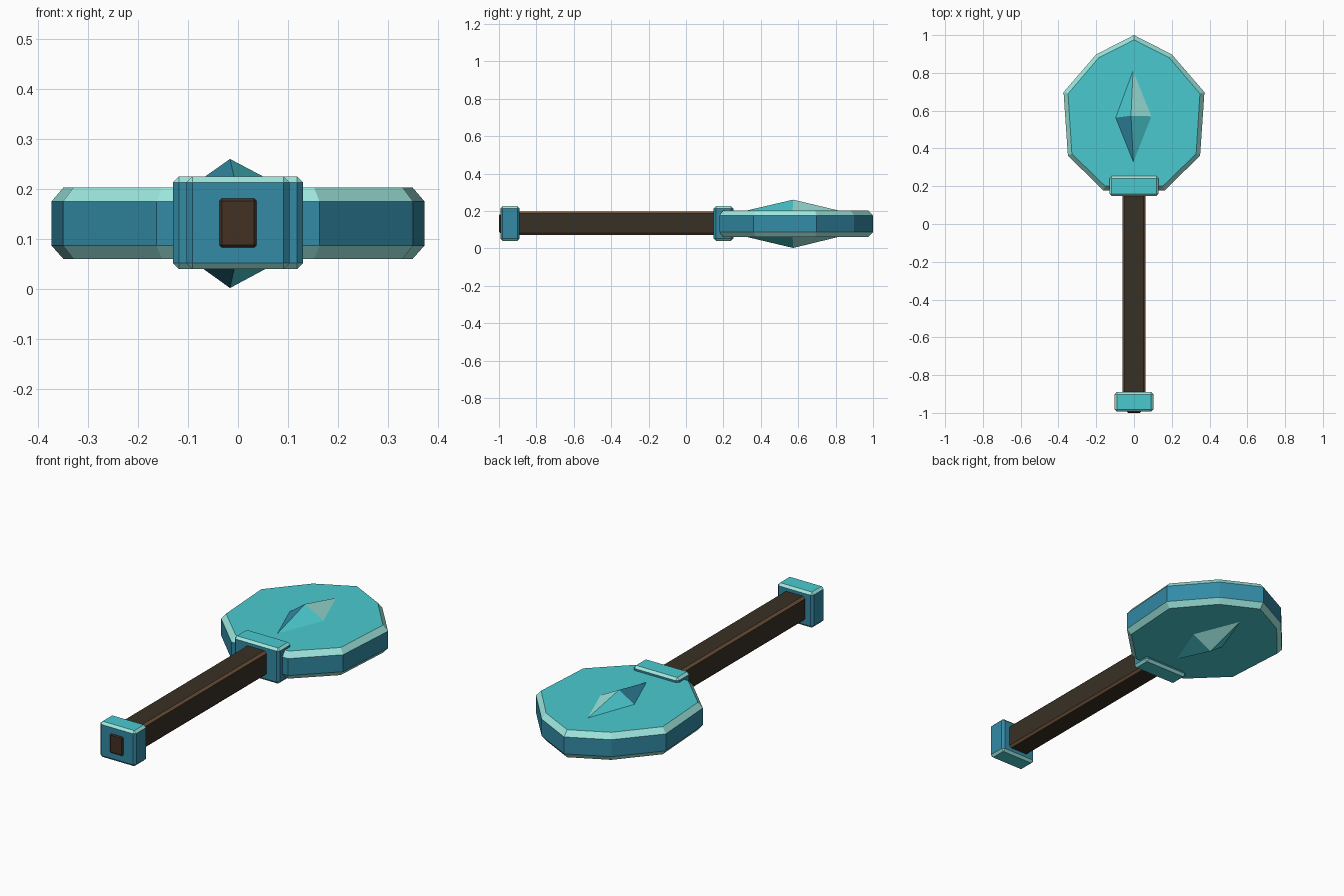
import bpy, bmesh
from mathutils import Vector

if "Cube" in bpy.data.objects:
    bpy.data.objects.remove(bpy.data.objects["Cube"])


def material(name, rgb):
    def lin(c):
        c /= 255
        return c / 12.92 if c <= 0.04045 else ((c + 0.055) / 1.055) ** 2.4
    m = bpy.data.materials.new(name)
    m.diffuse_color = (*[lin(c) for c in rgb], 1)
    m.use_nodes = True
    m.node_tree.nodes["Principled BSDF"].inputs["Base Color"].default_value = m.diffuse_color
    return m


TEAL = material("teal", (74, 202, 208))
PALE = material("pale_aqua", (161, 236, 227))
BLUE = material("deep_blue", (51, 139, 166))
BROWN = material("dark_brown", (57, 48, 37))
TAN = material("edge_brown", (112, 82, 60))
UMBER = material("umber", (66, 49, 36))


def finish(name, bm, mats, rule):
    """Make an object and colour each face by a rule."""
    bmesh.ops.recalc_face_normals(bm, faces=bm.faces)
    bm.normal_update()
    for f in bm.faces:
        f.material_index = rule(f)
    mesh = bpy.data.meshes.new(name)
    bm.to_mesh(mesh)
    bm.free()
    for m in mats:
        mesh.materials.append(m)
    ob = bpy.data.objects.new(name, mesh)
    bpy.context.collection.objects.link(ob)
    return ob


def box(name, lo, hi, bevel, mats, rule):
    """Box between two corners with chamfered edges."""
    bm = bmesh.new()
    bmesh.ops.create_cube(bm, size=1)
    lo, hi = Vector(lo), Vector(hi)
    for v in bm.verts:
        v.co = (lo + hi) / 2 + v.co * (hi - lo)
    bmesh.ops.bevel(bm, geom=bm.edges[:], offset=bevel, segments=1,
                    profile=0.5, affect='EDGES')
    return finish(name, bm, mats, rule)


def stone_rule(f):
    # teal on flat tops, pale on sloped rims, blue on walls
    nz = abs(f.normal.z)
    return 0 if nz > 0.95 else 1 if nz > 0.3 else 2


def wood_rule(f):
    # dark flat sides, lighter chamfers
    return 0 if max(abs(c) for c in f.normal) > 0.95 else 1


STONE = [TEAL, PALE, BLUE]

# Handle and its end peg
box("handle", (-0.06, -0.98, 0.07), (0.06, 0.3, 0.197), 0.011, [BROWN, TAN], wood_rule)
box("end_peg", (-0.037, -1.0, 0.083), (0.037, -0.95, 0.181), 0.005, [UMBER], lambda f: 0)

# Pommel and collar
box("pommel", (-0.103, -0.993, 0.04), (0.103, -0.89, 0.225), 0.012, STONE, stone_rule)
box("collar", (-0.13, 0.148, 0.04), (0.13, 0.253, 0.225), 0.012, STONE, stone_rule)


# Nine-sided head with a sloped rim above and below
def mirrored(half):
    return half + [(-x, y) for x, y in reversed(half) if x > 0]


outer = mirrored([(0, 1.0), (0.2, 0.898), (0.373, 0.698), (0.35, 0.362), (0.163, 0.178)])
inner = mirrored([(0, 0.975), (0.187, 0.88), (0.349, 0.69), (0.329, 0.372), (0.152, 0.2)])
bm = bmesh.new()
rings = [[bm.verts.new((x, y, z)) for x, y in outline]
         for outline, z in ((inner, 0.06), (outer, 0.087), (outer, 0.175), (inner, 0.203))]
n = len(outer)
for a, b in zip(rings, rings[1:]):
    for i in range(n):
        j = (i + 1) % n
        bm.faces.new((a[i], a[j], b[j], b[i]))
bm.faces.new(rings[0])
bm.faces.new(rings[-1])
finish("head", bm, STONE, stone_rule)


# Faceted gem on each side of the head
def gem_rule(f):
    c = f.calc_center_median()
    if c.y > 0.571:
        return 1 if c.x > -0.005 else 0
    return 0 if c.x > -0.005 else 2


for name, base, tip in (("gem_top", 0.203, 0.26), ("gem_bottom", 0.06, 0.002)):
    bm = bmesh.new()
    rim = [bm.verts.new((x, y, base)) for x, y in
           ((-0.005, 0.812), (0.092, 0.57), (-0.003, 0.328), (-0.097, 0.563))]
    apex = bm.verts.new((-0.016, 0.573, tip))
    for i in range(4):
        bm.faces.new((rim[i], rim[(i + 1) % 4], apex))
    bm.faces.new(rim)
    finish(name, bm, STONE, gem_rule)
